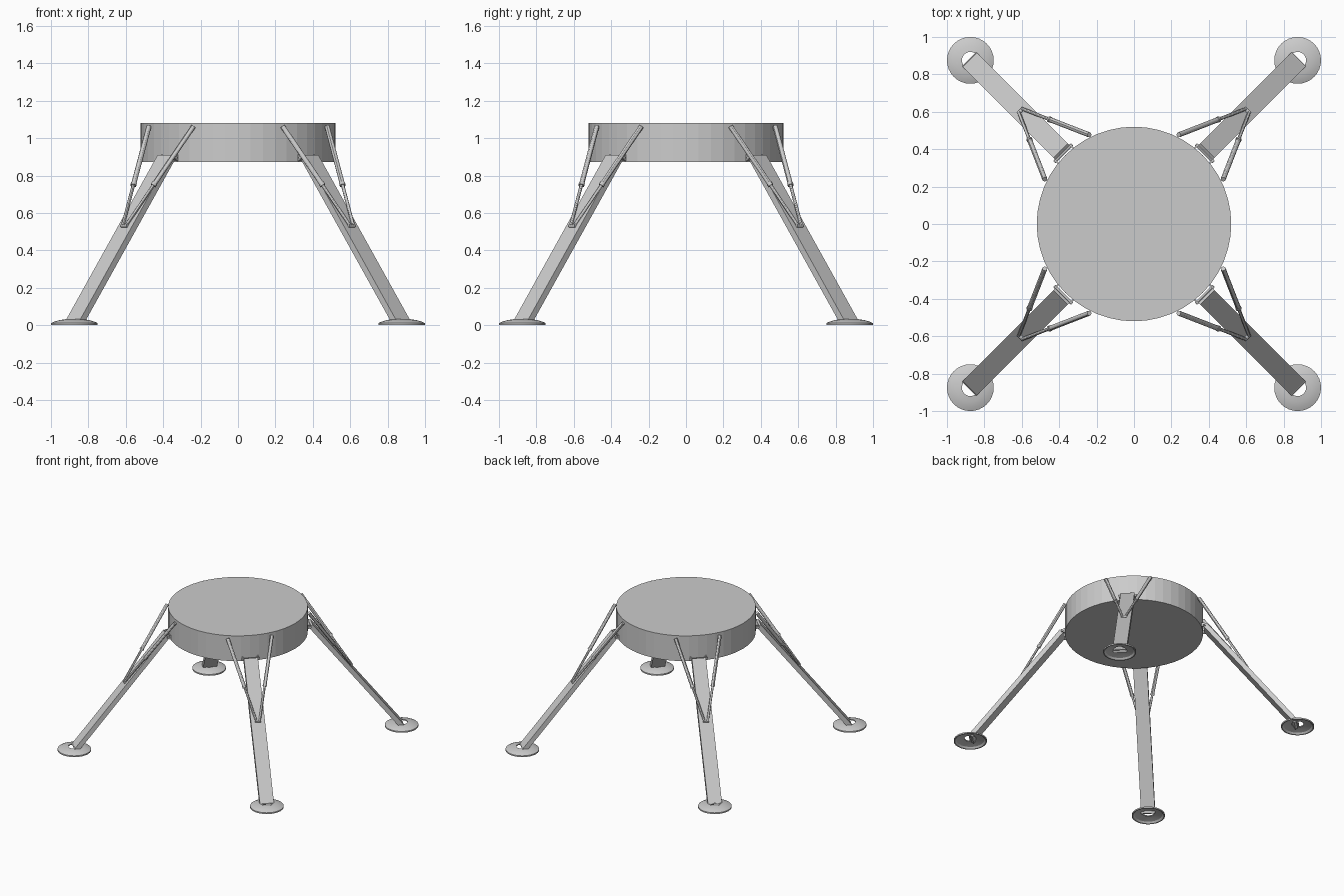
import bpy, bmesh
from math import cos, sin, pi, radians
from mathutils import Vector, Matrix

if "Cube" in bpy.data.objects:
    bpy.data.objects.remove(bpy.data.objects["Cube"])


def finish(name, bm, angle=None, rot=0.0):
    """Turn a bmesh into an object, rotated about z; smooth when an angle is given."""
    bmesh.ops.recalc_face_normals(bm, faces=bm.faces)
    bmesh.ops.transform(bm, matrix=Matrix.Rotation(rot, 4, 'Z'), verts=bm.verts)
    me = bpy.data.meshes.new(name)
    bm.to_mesh(me)
    bm.free()
    ob = bpy.data.objects.new(name, me)
    bpy.context.collection.objects.link(ob)
    if angle:
        bpy.ops.object.select_all(action='DESELECT')
        ob.select_set(True)
        bpy.context.view_layer.objects.active = ob
        bpy.ops.object.shade_smooth_by_angle(angle=radians(angle))
    return ob


def rod(bm, a, b, r, sides=12):
    """Cylinder between two points."""
    a, b = Vector(a), Vector(b)
    d = b - a
    m = Matrix.Translation((a + b) / 2) @ d.to_track_quat('Z', 'Y').to_matrix().to_4x4()
    bmesh.ops.create_cone(bm, cap_ends=True, segments=sides, radius1=r, radius2=r,
                          depth=d.length, matrix=m)


def prism(bm, profile, y0, y1):
    """Extrude a radial/z outline along the tangent."""
    lo = [bm.verts.new((x, y0, z)) for x, z in profile]
    hi = [bm.verts.new((x, y1, z)) for x, z in profile]
    bm.faces.new(lo)
    bm.faces.new(hi)
    n = len(profile)
    for i in range(n):
        j = (i + 1) % n
        bm.faces.new((lo[i], lo[j], hi[j], hi[i]))


def lathe(bm, profile, cx, sides):
    """Revolve a closed outline around a vertical axis at x = cx."""
    rings = [[bm.verts.new((cx + r * cos(2 * pi * k / sides), r * sin(2 * pi * k / sides), z))
              for r, z in profile] for k in range(sides)]
    n = len(profile)
    for k in range(sides):
        a, b = rings[k], rings[(k + 1) % sides]
        for i in range(n):
            j = (i + 1) % n
            bm.faces.new((a[i], b[i], b[j], a[j]))


# Round body
bm = bmesh.new()
rod(bm, (0, 0, 0.872), (0, 0, 1.08), 0.52, 48)
finish("body", bm)

FOOT = 0.875 * 2 ** 0.5
DISH = [(0.125, 0), (0.125, 0.011), (0.105, 0.02), (0.075, 0.028), (0.045, 0.032),
        (0.045, 0.024), (0.075, 0.02), (0.105, 0.012), (0.117, 0)]
top, bottom = Vector((0.555, 0.91)), Vector((1.245, 0.032))
along = (bottom - top).normalized()
inward = Vector((along.y, -along.x)) * 0.036

# Each leg is built along +x, then turned to its diagonal
for k, tag in enumerate(("back_right", "back_left", "front_left", "front_right")):
    rot = pi / 4 + k * pi / 2

    # Flat sloping leg beam
    bm = bmesh.new()
    prism(bm, [top, bottom, bottom + inward, top + inward], -0.053, 0.053)
    finish(tag + "_leg", bm, rot=rot)

    # Hinge lugs and pin at the body
    bm = bmesh.new()
    for s in (-1, 1):
        prism(bm, [(0.5, 0.915), (0.545, 0.905), (0.545, 0.885), (0.5, 0.875)],
              s * 0.054, s * 0.062)
    rod(bm, (0.535, -0.068, 0.895), (0.535, 0.068, 0.895), 0.009)
    finish(tag + "_hinge", bm, 30, rot)

    # Dished foot pad with open centre
    bm = bmesh.new()
    lathe(bm, DISH, FOOT, 32)
    finish(tag + "_foot_pad", bm, 30, rot)

    # Ankle pin across the pad hole
    bm = bmesh.new()
    rod(bm, (FOOT, -0.05, 0.029), (FOOT, 0.05, 0.029), 0.009)
    finish(tag + "_ankle_pin", bm, 30, rot)

    # Pair of telescopic struts with collars, meeting at a pivot on the leg
    bm = bmesh.new()
    for s in (-1, 1):
        a = Vector((0.506, s * 0.168, 1.062))
        b = Vector((0.86, s * 0.012, 0.532))
        mid = a.lerp(b, 0.58)
        rod(bm, a, mid, 0.0135)
        rod(bm, mid, b, 0.009)
        rod(bm, a.lerp(b, 0.57), a.lerp(b, 0.595), 0.016)
    rod(bm, (0.855, -0.022, 0.532), (0.855, 0.022, 0.532), 0.012)
    finish(tag + "_struts", bm, 30, rot)
